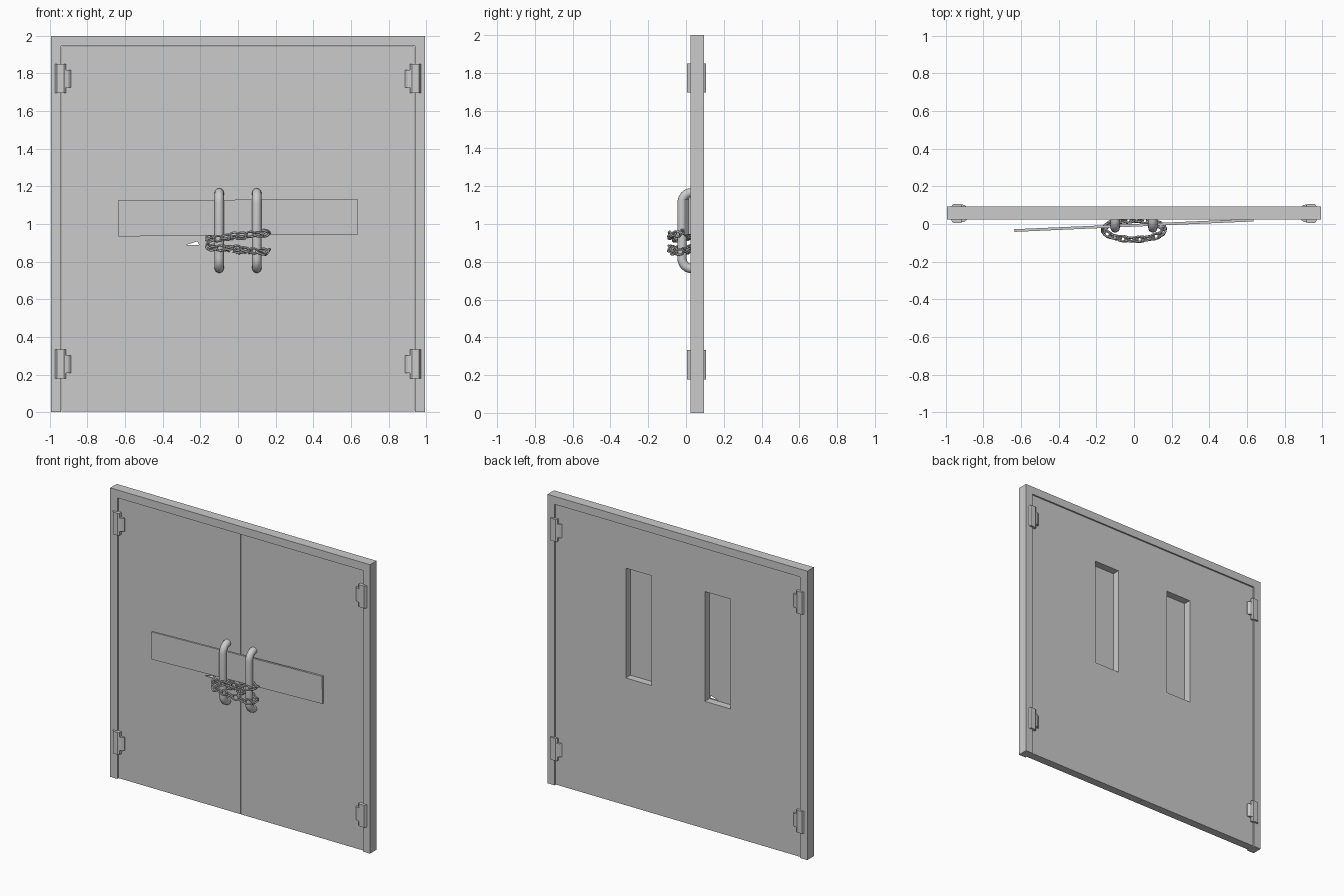
import bpy, bmesh, math
from mathutils import Vector, Matrix

if "Cube" in bpy.data.objects:
    bpy.data.objects.remove(bpy.data.objects["Cube"])


def new_object(name, bm, smooth=False):
    bmesh.ops.recalc_face_normals(bm, faces=bm.faces)
    mesh = bpy.data.meshes.new(name)
    bm.to_mesh(mesh)
    bm.free()
    ob = bpy.data.objects.new(name, mesh)
    bpy.context.collection.objects.link(ob)
    if smooth:
        bpy.ops.object.select_all(action='DESELECT')
        ob.select_set(True)
        bpy.context.view_layer.objects.active = ob
        bpy.ops.object.shade_smooth_by_angle(angle=math.radians(50))
    return ob


def prism(name, pts, axis, a, b):
    """Extrude a 2D outline: axis 'y' takes (x, z) points, axis 'z' takes (x, y)."""
    bm = bmesh.new()
    place = (lambda p, t: (p[0], t, p[1])) if axis == 'y' else (lambda p, t: (p[0], p[1], t))
    lo = [bm.verts.new(place(p, a)) for p in pts]
    hi = [bm.verts.new(place(p, b)) for p in pts]
    bm.faces.new(lo)
    bm.faces.new(hi[::-1])
    n = len(pts)
    for i in range(n):
        bm.faces.new((lo[i], lo[(i + 1) % n], hi[(i + 1) % n], hi[i]))
    return new_object(name, bm)


def box(name, x0, x1, y0, y1, z0, z1):
    return prism(name, [(x0, y0), (x1, y0), (x1, y1), (x0, y1)], 'z', z0, z1)


def cut(ob, cutter):
    mod = ob.modifiers.new("cut", 'BOOLEAN')
    mod.operation = 'DIFFERENCE'
    mod.solver = 'EXACT'
    mod.object = cutter
    bpy.context.view_layer.objects.active = ob
    bpy.ops.object.modifier_apply(modifier="cut")
    bpy.data.objects.remove(cutter)


# Door frame: upside-down U profile
prism("door_frame", [(-.995, 0), (-.94, 0), (-.94, 1.945), (.94, 1.945),
                     (.94, 0), (.995, 0), (.995, 2), (-.995, 2)], 'y', .023, .094)

for s, side in ((-1, "left"), (1, "right")):
    # Door leaf with a window pocket open at the back
    xa, xb = sorted((s * .001, s * .937))
    door = box("door_" + side, xa, xb, .03, .087, .004, 1.942)
    wa, wb = sorted((s * .205, s * .4))
    cut(door, box("window_cutter", wa, wb, .036, .2, .885, 1.645))
    # Broken corner of the left pane
    if s < 0:
        cut(door, prism("break_cutter", [(-.276, .889), (-.215, .908), (-.207, .889)],
                        'y', 0, .06))

    # Hinges: chamfered barrel plus shorter leaf, showing front and back
    for z, level in ((1.772, "top"), (.255, "bottom")):
        barrel = [(s * .972, .022), (s * .962, .005), (s * .925, .005), (s * .915, .012),
                  (s * .915, .1), (s * .925, .107), (s * .962, .107), (s * .972, .09)]
        prism(f"hinge_barrel_{level}_{side}", barrel, 'z', z - .077, z + .077)
        leaf = [(s * .92, .008), (s * .9, .012), (s * .887, .024),
                (s * .887, .09), (s * .9, .101), (s * .92, .104)]
        prism(f"hinge_leaf_{level}_{side}", leaf, 'z', z - .046, z + .046)

    # Pull handle: swept tube with rounded elbows
    path = []
    for cz, start in ((1.113, 90), (.817, 180)):
        arc = [(.03 + .051 * math.cos(math.radians(start + 15 * i)),
                cz + .053 * math.sin(math.radians(start + 15 * i))) for i in range(7)]
        path += arc
    bm = bmesh.new()
    rings, sides, r = [], 16, .0245
    for i, (y, z) in enumerate(path):
        p, q = path[max(i - 1, 0)], path[min(i + 1, len(path) - 1)]
        t = Vector((0, q[0] - p[0], q[1] - p[1])).normalized()
        n = t.cross(Vector((1, 0, 0)))
        rings.append([bm.verts.new(Vector((s * .1, y, z)) +
                      r * (math.cos(a) * Vector((1, 0, 0)) + math.sin(a) * n))
                      for a in [2 * math.pi * k / sides for k in range(sides)]])
    for ra, rb in zip(rings, rings[1:]):
        for k in range(sides):
            bm.faces.new((ra[k], ra[(k + 1) % sides], rb[(k + 1) % sides], rb[k]))
    bm.faces.new(rings[0])
    bm.faces.new(rings[-1])
    new_object("handle_" + side, bm, True)

# Plank wedged behind the handles
plank = box("plank", -.636, .636, -.007, .007, -.095, .095)
plank.location = (0, -.007, 1.034)
plank.rotation_euler = (0, math.radians(-.45), math.radians(2.5))


# Chain: oval links following an ellipse, alternately rolled
def chain(name, z, tilt, phase):
    rx, ry, cy, count = .158, .052, -.03, 16
    # even spacing along the ellipse
    dense = [Vector((rx * math.cos(a), cy + ry * math.sin(a), z + tilt * rx * math.cos(a)
                     + .006 * math.sin(3 * a + phase)))
             for a in [2 * math.pi * i / 720 + phase for i in range(721)]]
    dist = [0]
    for a, b in zip(dense, dense[1:]):
        dist.append(dist[-1] + (b - a).length)
    bm = bmesh.new()
    major, minor, wire = 12, 6, .0065
    for i in range(count):
        k = next(j for j, d in enumerate(dist) if d >= dist[-1] * (i + .5) / count)
        t = (dense[min(k + 1, 720)] - dense[k - 1]).normalized()
        up = Vector((0, 0, 1))
        up = (up - t * up.dot(t)).normalized()
        roll = Matrix.Rotation(math.radians(35 if i % 2 else -55), 3, t)
        u = roll @ up
        w = t.cross(u)
        rings = []
        for m in range(major):
            a = 2 * math.pi * m / major
            c = dense[k] + t * .025 * math.cos(a) + u * .017 * math.sin(a)
            out = (t * math.cos(a) + u * math.sin(a)).normalized()
            rings.append([bm.verts.new(c + wire * (out * math.cos(b) + w * math.sin(b)))
                          for b in [2 * math.pi * v / minor for v in range(minor)]])
        for m in range(major):
            ra, rb = rings[m], rings[(m + 1) % major]
            for v in range(minor):
                bm.faces.new((ra[v], ra[(v + 1) % minor], rb[(v + 1) % minor], rb[v]))
    new_object(name, bm, True)


chain("chain_upper", .937, .1, .0)
chain("chain_lower", .865, -.08, .25)
